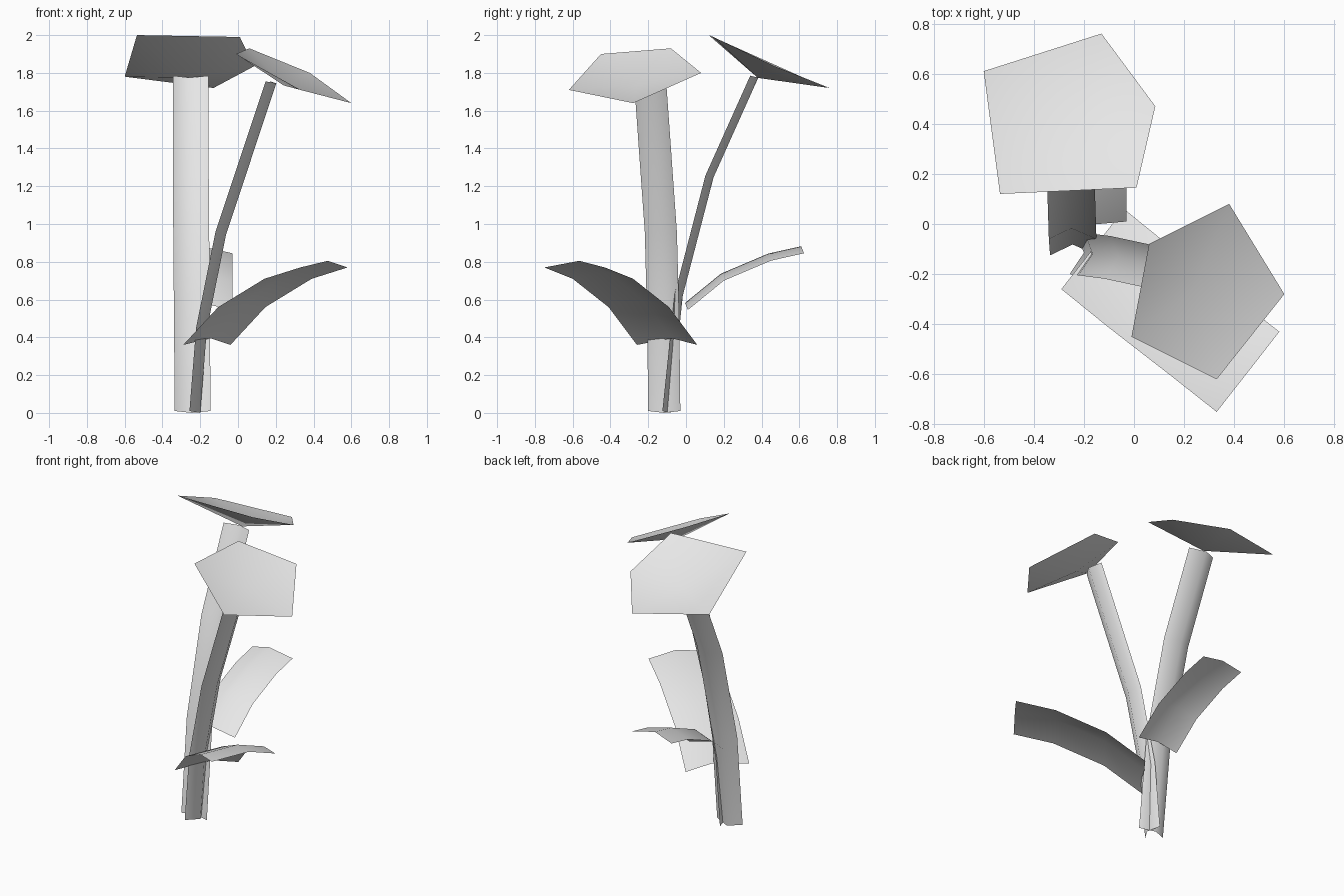
import bpy
import bmesh
from math import radians
from mathutils import Vector

cube = bpy.data.objects.get("Cube")
if cube:
    bpy.data.objects.remove(cube, do_unlink=True)

# One pale grey material for the whole plant
grey = bpy.data.materials.new("pale_grey")
grey.use_nodes = True
colour = (0.8, 0.8, 0.8, 1)
grey.diffuse_color = colour
grey.node_tree.nodes["Principled BSDF"].inputs["Base Color"].default_value = colour


def finish(name, bm):
    mesh = bpy.data.meshes.new(name)
    bm.to_mesh(mesh)
    bm.free()
    mesh.materials.append(grey)
    obj = bpy.data.objects.new(name, mesh)
    bpy.context.collection.objects.link(obj)
    bpy.ops.object.select_all(action="DESELECT")
    obj.select_set(True)
    bpy.context.view_layer.objects.active = obj
    bpy.ops.object.shade_smooth_by_angle(angle=radians(60))


def folded_strip(name, path, section, flip=False):
    """Sweep an open, creased three-point section along a path."""
    bm = bmesh.new()
    rows = [[bm.verts.new(Vector(p) + Vector(s)) for s in section] for p in path]
    for low, high in zip(rows, rows[1:]):
        for i in range(len(section) - 1):
            bm.faces.new((low[i], low[i + 1], high[i + 1], high[i]))
    if flip:
        bmesh.ops.reverse_faces(bm, faces=bm.faces)
    finish(name, bm)


def flower_head(name, rim, depth):
    """Shallow five-sided funnel with its tip at the stem."""
    bm = bmesh.new()
    points = [Vector(p) for p in rim]
    centre = sum(points, Vector()) / len(points)
    normal = sum(((a - centre).cross(b - centre)
                  for a, b in zip(points, points[1:] + points[:1])), Vector()).normalized()
    ring = [bm.verts.new(p) for p in points]
    tip = bm.verts.new(centre - normal * depth)
    for a, b in zip(ring, ring[1:] + ring[:1]):
        bm.faces.new((a, b, tip))
    finish(name, bm)


# Stems, each folded toward the side it leans to
folded_strip("back_stem",
             [(-.24, -.125, .01), (-.245, -.06, .63), (-.25, .103, 1.257), (-.25, .34, 1.785)],
             [(.095, 0, 0), (-.005, .043, -.01), (-.095, 0, 0)])
folded_strip("front_stem",
             [(-.257, -.115, .01), (-.222, -.12, .45), (-.12, -.133, .955), (.146, -.19, 1.755)],
             [(0, -.085, 0), (.057, 0, -.01), (.025, .085, 0)])

# Flower heads
flower_head("back_flower_head",
            [(-.60, .61, 1.78), (-.535, .12, 2), (.01, .145, 1.99),
             (.085, .47, 1.835), (-.13, .76, 1.72)], .1)
flower_head("front_flower_head",
            [(.38, .08, 1.80), (.06, -.08, 1.93), (-.01, -.45, 1.90),
             (.33, -.62, 1.71), (.60, -.28, 1.64)], .07)

# Arching leaves with a raised rib
folded_strip("front_leaf",
             [(-.165, -.10, .36), (.02, -.25, .56), (.265, -.44, .71), (.455, -.59, .77)],
             [(-.125, -.16, 0), (.02, .025, .035), (.125, .16, 0)], flip=True)
folded_strip("back_leaf",
             [(-.18, .01, .545), (-.18, .20, .70), (-.18, .45, .806), (-.18, .625, .845)],
             [(-.15, 0, 0), (-.015, -.015, .037), (.15, 0, 0)])
